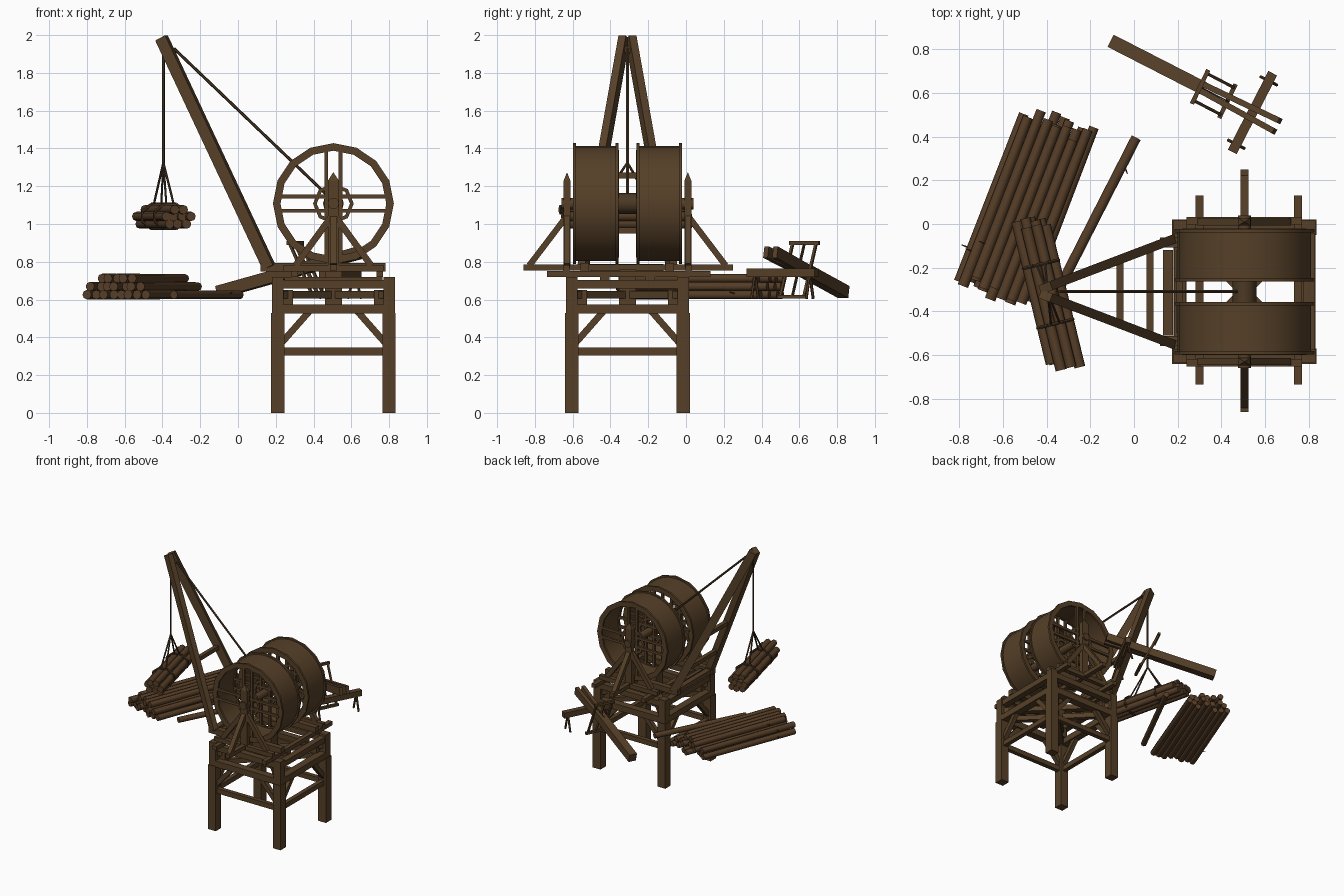
import bpy, bmesh, math, random
from mathutils import Vector, Matrix

random.seed(4)
cube = bpy.data.objects.get("Cube")
if cube:
    bpy.data.objects.remove(cube)


def material(name, rgb):
    m = bpy.data.materials.new(name)
    m.use_nodes = True
    m.diffuse_color = (*rgb, 1)
    m.node_tree.nodes["Principled BSDF"].inputs["Base Color"].default_value = (*rgb, 1)
    return m


WOOD = material("brown timber", (0.092, 0.051, 0.021))
LOG = material("log brown", (0.092, 0.047, 0.020))
ROPE = material("dark rope", (0.070, 0.040, 0.018))


def finish(name, bm, mat, smooth=False):
    bmesh.ops.recalc_face_normals(bm, faces=bm.faces)
    me = bpy.data.meshes.new(name)
    bm.to_mesh(me)
    bm.free()
    me.materials.append(mat)
    ob = bpy.data.objects.new(name, me)
    bpy.context.collection.objects.link(ob)
    if smooth:
        bpy.ops.object.select_all(action='DESELECT')
        ob.select_set(True)
        bpy.context.view_layer.objects.active = ob
        bpy.ops.object.shade_smooth_by_angle(angle=math.radians(50))
    return ob


def frame(a, b):
    """Matrix whose local z runs from a to b, with local x sideways."""
    a, b = Vector(a), Vector(b)
    d = (b - a).normalized()
    side = Vector((0, 1, 0)) if abs(d.z) > 0.99 else Vector((0, 0, 1)).cross(d).normalized()
    up = d.cross(side)
    rot = Matrix((side, up, d)).transposed().to_4x4()
    return Matrix.Translation((a + b) / 2) @ rot, (b - a).length


def beam(name, a, b, w, h, mat=WOOD):
    """Square timber; w is its sideways width, h its depth."""
    m, length = frame(a, b)
    bm = bmesh.new()
    bmesh.ops.create_cube(bm, size=1, matrix=m @ Matrix.Diagonal((w, h, length, 1)))
    return finish(name, bm, mat)


def rod(name, a, b, r, sides=8, mat=LOG, taper=1.0):
    m, length = frame(a, b)
    bm = bmesh.new()
    bmesh.ops.create_cone(bm, cap_ends=True, segments=sides, radius1=r,
                          radius2=r * taper, depth=length, matrix=m)
    return finish(name, bm, mat, True)


def ring(name, y0, y1, outer, inner, sides):
    """Hollow hoop around the wheel axle."""
    bm = bmesh.new()
    loops = []
    for y, r in ((y0, outer), (y1, outer), (y1, inner), (y0, inner)):
        loops.append([bm.verts.new((CX + r * math.sin(2 * math.pi * i / sides), y,
                                    CZ + r * math.cos(2 * math.pi * i / sides)))
                      for i in range(sides)])
    for k in range(4):
        p, q = loops[k], loops[(k + 1) % 4]
        for i in range(sides):
            j = (i + 1) % sides
            bm.faces.new((p[i], p[j], q[j], q[i]))
    return finish(name, bm, WOOD, True)


CX, CY, CZ = 0.505, -0.31, 1.108
HALF = 0.295

# Tower: legs, upper beams, rails, corner blocks and knee braces
for sx in (-1, 1):
    for sy in (-1, 1):
        x, y = CX + sx * HALF, CY + sy * HALF
        beam("tower_leg", (x, y, 0), (x, y, 0.53), 0.07, 0.07)
        beam("corner_block", (x, y, 0.57), (x, y, 0.72), 0.06, 0.06)
        beam("corner_step", (x - sx * .05, y - sy * .05, 0.57),
             (x - sx * .05, y - sy * .05, 0.65), 0.06, 0.06)
        beam("deck_strut", (x, y, 0.625), (CX, CY, 0.625), 0.05, 0.04)
        beam("low_strut", (x, y, 0.55), (CX, CY, 0.55), 0.04, 0.04)
        beam("knee_brace", (x - sx * .02, y, 0.37), (x - sx * .17, y, 0.54), 0.035, 0.035)
        beam("knee_brace", (x, y - sy * .02, 0.37), (x, y - sy * .17, 0.54), 0.035, 0.035)
for s in (-1, 1):
    for name, z, h, w, reach in (("lower_rail", 0.325, 0.04, 0.035, 0.29),
                                 ("top_plate", 0.55, 0.05, 0.06, 0.325),
                                 ("deck_beam", 0.68, 0.045, 0.05, 0.27)):
        beam(name, (CX - reach, CY + s * HALF, z), (CX + reach, CY + s * HALF, z), w, h)
        beam(name, (CX + s * HALF, CY - reach, z), (CX + s * HALF, CY + reach, z), w, h)
    beam("inner_beam", (CX - 0.26, CY + s * .12, .70), (CX + 0.26, CY + s * .12, .70), .05, .04)
beam("pivot_post", (CX, CY, 0.53), (CX, CY, 0.76), 0.09, 0.09)

# Turning platform: outriggers and long side beams
for x, y0, y1, z in ((0.30, -0.735, 0.13, 0.735), (0.75, -0.735, 0.13, 0.735),
                     (CX, -0.86, 0.25, 0.77)):
    beam("outrigger", (x, y0, z), (x, y1, z), 0.036, 0.032)
for s in (-1, 1):
    beam("platform_beam", (0.12, CY + s * .225, .77), (0.78, CY + s * .225, .77), .045, .045)
    beam("edge_beam", (0.24, CY + s * .325, .765), (0.77, CY + s * .325, .765), .035, .035)
beam("platform_crossbar", (0.155, -0.51, 0.77), (0.155, -0.12, 0.77), 0.045, 0.035)
beam("platform_crossbar", (0.21, -0.5, 0.765), (0.21, -0.12, 0.765), 0.03, 0.03)

# Axle posts with pointed tops, side props and back stays
for s in (-1, 1):
    y = CY + s * 0.32
    beam("axle_post", (CX, y, 0.78), (CX, y, 1.23), 0.036, 0.058)
    bm = bmesh.new()
    bmesh.ops.create_cone(bm, segments=4, radius1=0.707, radius2=0, depth=1, cap_ends=True,
                          matrix=Matrix.Translation((CX, y, 1.252))
                          @ Matrix.Diagonal((0.058, 0.036, 0.045, 1))
                          @ Matrix.Rotation(math.pi / 4, 4, 'Z'))
    finish("post_point", bm, WOOD)
    for sx in (-1, 1):
        beam("post_prop", (CX + sx * .20, y, .78), (CX + sx * .01, y, 1.04), .032, .035)
    beam("post_stay", (CX, CY + s * .52, .78), (CX, CY + s * .33, 1.03), .036, .032)

# Two treadwheels with rims, spoke frames and hub rings
rod("axle", (CX, CY - 0.35, CZ), (CX, CY + 0.35, CZ), 0.03, 12, WOOD)
rod("winding_drum", (CX, CY - 0.05, CZ), (CX, CY + 0.05, CZ), 0.055, 12, ROPE)
for s in (-1, 1):
    inner, outer = CY + s * 0.055, CY + s * 0.28
    lo, hi = min(inner, outer), max(inner, outer)
    ring("treadwheel_drum", lo, hi, 0.305, 0.288, 32)
    for y in (lo, hi):
        ring("wheel_rim", y - 0.008, y + 0.008, 0.32, 0.28, 16)
        ring("hub_ring", y - 0.007, y + 0.007, 0.108, 0.088, 8)
        for o in (-0.038, 0.038):
            beam("wheel_spoke", (CX - .285, y, CZ + o), (CX + .285, y, CZ + o), .018, .02)
            beam("wheel_spoke", (CX + o, y, CZ - .285), (CX + o, y, CZ + .285), .018, .02)

# Jib: two leaning legs and crossbars
for s in (-1, 1):
    beam("jib_leg", (-0.405, CY + s * .018, 1.985), (0.165, CY + s * .235, 0.77), .042, .062)
for t in (0.6, 0.84):
    x, z, r = -0.405 + t * .57, 1.985 - t * 1.215, .018 + t * .217
    beam("jib_crossbar", (x, CY - r, z), (x, CY + r, z), 0.032, 0.032)
rod("jib_pulley", (-0.375, CY - .04, 1.92), (-0.375, CY + .04, 1.92), 0.022, 10, WOOD)

# Hoisting rope and sling
rod("hoist_rope", (-0.34, CY, 1.93), (0.47, CY, 1.155), 0.008, 6, ROPE)
rod("load_rope", (-0.395, CY, 1.93), (-0.395, CY, 1.32), 0.008, 6, ROPE)

# Hanging bundle of logs
centre = Vector((-0.393, -0.32, 1.04))
along = Vector((0.165, -0.68, 0)).normalized()
across = Vector((-along.y, along.x, 0))
up = Vector((0, 0, 1))
for z, offsets in ((-0.04, (-.045, 0, .045)), (0, (-.062, -.021, .021, .062)),
                   (0.036, (-.025, .022))):
    for o in offsets:
        mid = centre + across * o + up * z + along * random.uniform(-.03, .03)
        rod("bundle_log", mid - along * .335, mid + along * .335, 0.025)
for t in (-0.14, 0.14):
    hub = centre + along * t
    loop = [hub + across * .09 * math.cos(k * math.pi / 4 + math.pi / 8)
            + up * .07 * math.sin(k * math.pi / 4 + math.pi / 8) for k in range(8)]
    for k in range(8):
        rod("bundle_tie", loop[k], loop[(k + 1) % 8], 0.008, 6, ROPE)
    for o in (-.02, .02):
        rod("sling_rope", (-0.395, CY, 1.325), hub + across * o + up * .065, .006, 6, ROPE)

# Stacked log pile with a loose log beside it
grain = Vector((0.30, 0.78, 0)).normalized()
side = Vector((grain.y, -grain.x, 0))
for row, count in enumerate((8, 7, 5)):
    for i in range(count):
        mid = Vector((-0.495, 0.08, 0.626 + row * 0.043)) + side * (i - (count - 1) / 2) * 0.046
        mid += grain * random.uniform(-.035, .035)
        half = 0.41 + random.uniform(-.02, .02)
        rod("pile_log", mid - grain * half, mid + grain * half, 0.025, taper=0.9)
        if i == 0:
            tip = mid - grain * .25
            rod("twig_stub", tip, tip - side * .05 + up * .01, 0.006, 5, taper=0.4)
rod("loose_log", (-0.34, -0.29, 0.625), (0.01, 0.395, 0.625), 0.023)
rod("twig_stub", (-0.05, 0.28, 0.625), (-0.03, 0.23, 0.64), 0.006, 5, taper=0.4)

# Half-sawn timber leaning on a sawhorse
split = Vector((0.31, 0.625, 0.755))
run = Vector((0.36, -0.185, 0.1)).normalized()
cut = Vector((-run.y, run.x, 0)).normalized()
beam("leaning_timber", (-0.10, 0.835, 0.64), split, 0.062, 0.065)
for s in (-1, 1):
    beam("sawn_half", split + cut * s * .016, split + cut * s * .027 + run * .40, .027, .062)
beam("sawhorse_beam", (0.45, 0.33, 0.742), (0.635, 0.69, 0.742), 0.045, 0.045)
rail = Vector((0.185, 0.36, 0)).normalized()
out = Vector((rail.y, -rail.x, 0))
for end in (Vector((0.468, 0.365, 0.74)), Vector((0.617, 0.655, 0.74))):
    for s in (-1, 1):
        rod("sawhorse_leg", end, end + out * s * .04 - up * .135, 0.008, 6, WOOD)

# Two-handed frame saw
corners = [Vector(p) for p in ((.265, .55, .9), (.34, .705, .9), (.465, .64, .615), (.39, .485, .615))]
t0, t1, b1, b0 = corners
beam("saw_top_bar", t0, t1, 0.02, 0.02)
beam("saw_bottom_bar", b0, b1, 0.02, 0.02)
for f in (0.1, 0.9):
    beam("saw_side_bar", t0.lerp(t1, f), b0.lerp(b1, f), 0.014, 0.014)
beam("saw_blade", t0.lerp(t1, .5), b0.lerp(b1, .5), 0.006, 0.02)
